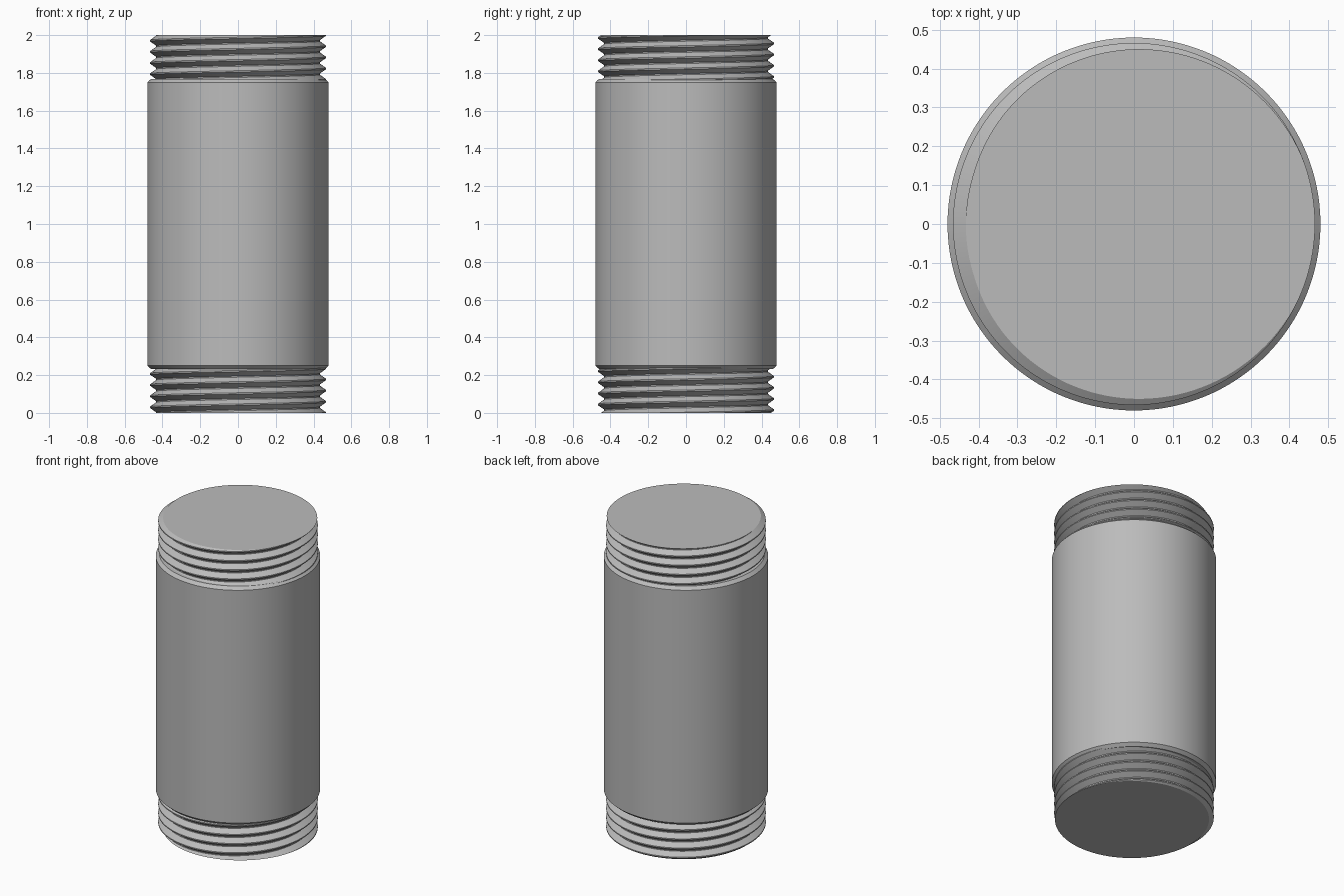
import bpy, bmesh, math

cube = bpy.data.objects.get("Cube")
if cube:
    bpy.data.objects.remove(cube, do_unlink=True)

SEGMENTS = 128
PITCH = 0.059
CREST, ROOT = 0.466, 0.433
# One thread turn: (fraction of pitch, radius), with narrow flats at crest and root
TURN = [(-0.06, CREST), (0.06, CREST), (0.45, ROOT), (0.55, ROOT), (0.94, CREST)]

steel = bpy.data.materials.new("grey steel")
steel.use_nodes = True
colour = (0.5, 0.5, 0.5, 1)
steel.diffuse_color = colour
steel.node_tree.nodes["Principled BSDF"].inputs["Base Color"].default_value = colour


def finish(bm, name, angle):
    bmesh.ops.remove_doubles(bm, verts=bm.verts, dist=0.00002)
    bmesh.ops.dissolve_degenerate(bm, edges=bm.edges, dist=0.00002)
    bmesh.ops.recalc_face_normals(bm, faces=bm.faces)
    mesh = bpy.data.meshes.new(name)
    bm.to_mesh(mesh)
    bm.free()
    mesh.materials.append(steel)
    obj = bpy.data.objects.new(name, mesh)
    bpy.context.collection.objects.link(obj)
    bpy.ops.object.select_all(action="DESELECT")
    obj.select_set(True)
    bpy.context.view_layer.objects.active = obj
    bpy.ops.object.shade_smooth_by_angle(angle=math.radians(angle))


def thread_radius(phase):
    phase = (phase + 0.06) % 1 - 0.06
    for (a, ra), (b, rb) in zip(TURN, TURN[1:]):
        if phase <= b:
            return ra + (rb - ra) * (phase - a) / (b - a)
    return CREST


def thread(name, low, high, crest_z):
    """Helical thread trimmed flat at low and high, with a crest at crest_z on +x."""
    bm = bmesh.new()
    first = math.floor((low - crest_z) / PITCH) - 2
    last = math.ceil((high - crest_z) / PITCH) + 2
    rows = [k + f for k in range(first, last) for f, _ in TURN[:-1]]
    columns = []
    for i in range(SEGMENTS + 1):
        turn = i / SEGMENTS
        angle = 2 * math.pi * turn
        column = []
        for row in rows:
            z = min(max(crest_z + (row + turn) * PITCH, low), high)
            r = thread_radius((z - crest_z) / PITCH - turn)
            column.append(bm.verts.new((r * math.cos(angle), r * math.sin(angle), z)))
        columns.append(column)
    for a, b in zip(columns, columns[1:]):
        for j in range(len(rows) - 1):
            bm.faces.new((a[j], b[j], b[j + 1], a[j + 1]))
    # Flat end caps
    for j, z in ((0, low), (-1, high)):
        centre = bm.verts.new((0, 0, z))
        for a, b in zip(columns, columns[1:]):
            bm.faces.new((centre, a[j], b[j]))
    finish(bm, name, 30)


# Plain barrel with chamfered shoulders
bm = bmesh.new()
profile = [(0, 0.232), (0.46, 0.232), (0.48, 0.25), (0.48, 1.75), (0.46, 1.768), (0, 1.768)]
points = [bm.verts.new((r, 0, z)) for r, z in profile]
edges = [bm.edges.new(pair) for pair in zip(points, points[1:])]
bmesh.ops.spin(bm, geom=points + edges, cent=(0, 0, 0), axis=(0, 0, 1),
               angle=2 * math.pi, steps=SEGMENTS)
finish(bm, "barrel", 30)

# Threaded ends
thread("lower_thread", 0, 0.24, 0)
thread("upper_thread", 1.76, 2, 2)
